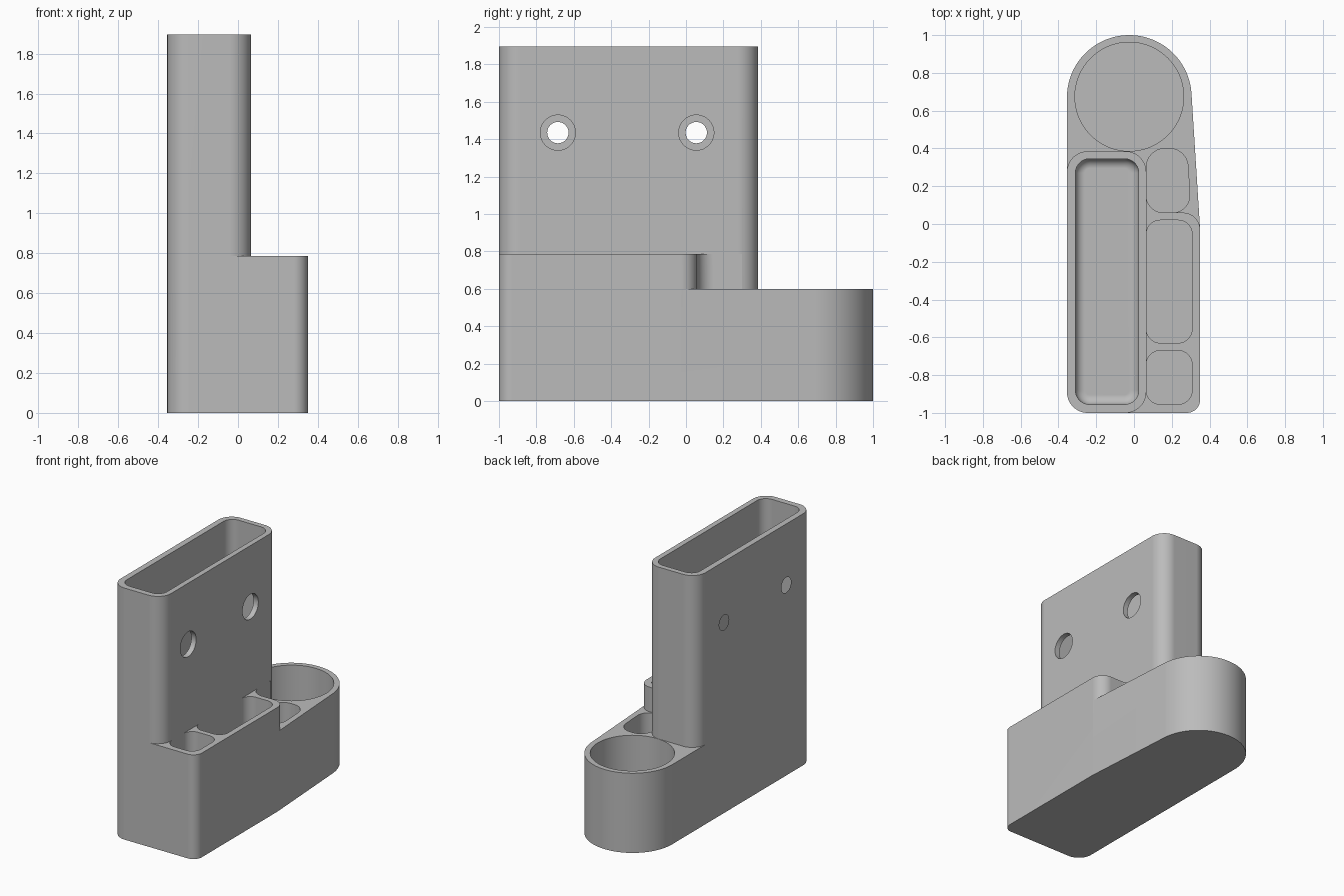
import bpy, bmesh, math
from mathutils import Vector, Matrix

if "Cube" in bpy.data.objects:
    bpy.data.objects.remove(bpy.data.objects["Cube"])

grey = bpy.data.materials.new("plain_grey")
grey.use_nodes = True
colour = (0.5, 0.5, 0.5, 1)
grey.diffuse_color = colour
grey.node_tree.nodes["Principled BSDF"].inputs["Base Color"].default_value = colour

WALL, FLOOR, LOW, MID, TOP = 0.065, 0.04, 0.6, 0.785, 1.895


def arc(cx, cy, r, a0, a1, n):
    return [(cx + r * math.cos(a0 + (a1 - a0) * i / n),
             cy + r * math.sin(a0 + (a1 - a0) * i / n)) for i in range(n + 1)]


def rounded(corners, n=14):
    """Outline from (x, y, radius) corners, convex or concave."""
    out = []
    for i, (x, y, r) in enumerate(corners):
        p = Vector((x, y))
        if r == 0:
            out.append((x, y))
            continue
        a = (Vector(corners[i - 1][:2]) - p).normalized()
        b = (Vector(corners[(i + 1) % len(corners)][:2]) - p).normalized()
        half = a.angle(b) / 2
        c = p + (a + b).normalized() * r / math.sin(half)
        s = p + a * r / math.tan(half) - c
        e = p + b * r / math.tan(half) - c
        a0, a1 = math.atan2(s.y, s.x), math.atan2(e.y, e.x)
        a1 = a0 + (a1 - a0 + math.pi) % (2 * math.pi) - math.pi
        out += arc(c.x, c.y, r, a0, a1, n)
    return out


def rect(x0, x1, y0, y1, r):
    return rounded([(x0, y0, r), (x1, y0, r), (x1, y1, r), (x0, y1, r)])


def add_object(name, bm):
    bmesh.ops.recalc_face_normals(bm, faces=bm.faces)
    mesh = bpy.data.meshes.new(name)
    bm.to_mesh(mesh)
    bm.free()
    mesh.materials.append(grey)
    ob = bpy.data.objects.new(name, mesh)
    bpy.context.collection.objects.link(ob)
    return ob


def prism(name, outline, z0, z1, floor_fillet=0):
    bm = bmesh.new()
    base = bm.faces.new([bm.verts.new((x, y, z0)) for x, y in outline])
    up = bmesh.ops.extrude_face_region(bm, geom=[base], use_keep_orig=True)
    bmesh.ops.translate(bm, vec=(0, 0, z1 - z0),
                        verts=[v for v in up["geom"] if isinstance(v, bmesh.types.BMVert)])
    if floor_fillet:
        bmesh.ops.recalc_face_normals(bm, faces=bm.faces)
        rim = [e for e in bm.edges if all(abs(v.co.z - z0) < 1e-5 for v in e.verts)]
        bmesh.ops.bevel(bm, geom=rim, offset=floor_fillet, segments=6,
                        profile=0.5, affect='EDGES')
    return add_object(name, bm)


def cone_x(name, x0, x1, r0, r1, y, z):
    bm = bmesh.new()
    bmesh.ops.create_cone(bm, cap_ends=True, segments=48, radius1=r0, radius2=r1,
                          depth=x1 - x0, matrix=Matrix.Translation(((x0 + x1) / 2, y, z))
                          @ Matrix.Rotation(math.pi / 2, 4, 'Y'))
    return add_object(name, bm)


def combine(body, other, operation):
    mod = body.modifiers.new("join", 'BOOLEAN')
    mod.operation, mod.object, mod.solver = operation, other, 'EXACT'
    bpy.context.view_layer.objects.active = body
    bpy.ops.object.modifier_apply(modifier=mod.name)
    bpy.data.objects.remove(other)


# Base with a tapering side and a round back end
base_outline = rounded([(-0.355, -1, 0.11), (0.35, -1, 0.07), (0.35, -0.03, 0)]
                       + [(x, y, 0) for x, y in
                          arc(-0.025, 0.67, 0.33, math.radians(4), math.pi, 56)])
body = prism("holder_body", base_outline, 0, LOW)

# Raised side block, filleted into the tower
block_outline = rounded([(-0.2, -1, 0), (0.35, -1, 0.07), (0.35, 0.06, 0.09),
                         (WALL, 0.06, 0.09), (WALL, 0.3, 0), (-0.2, 0.3, 0)])
combine(body, prism("side_block", block_outline, LOW - 0.1, MID), 'UNION')

# Tall tower
combine(body, prism("tower", rect(-0.355, WALL, -1, 0.385, 0.11), 0.2, TOP), 'UNION')

# Tower cavity, round cup and three small pockets
rear_pocket = rounded([(WALL, 0.06, 0.09), (0.3, 0.06, 0.09),
                       (0.281, 0.4, 0.1), (WALL, 0.4, 0.1)])
cutters = [
    prism("tower_cavity", rect(-0.31, 0.025, -0.955, 0.345, 0.075), FLOOR, TOP + 0.1, 0.05),
    prism("cup_cavity", arc(-0.025, 0.674, 0.288, 0, math.tau * 71 / 72, 71), FLOOR, LOW + 0.1),
    prism("rear_pocket", rear_pocket, FLOOR, MID + 0.1),
    prism("middle_pocket", rect(WALL, 0.308, -0.63, 0.02, 0.075), FLOOR, MID + 0.1),
    prism("front_pocket", rect(WALL, 0.308, -0.955, -0.67, 0.075), FLOOR, MID + 0.1),
]
for cutter in cutters:
    combine(body, cutter, 'DIFFERENCE')

# Screw bosses, screw holes and tool access holes
for y in (-0.685, 0.055):
    combine(body, cone_x("boss", -0.32, -0.29, 0.1875, 0.09, y, 1.435), 'UNION')
    combine(body, cone_x("screw_hole", -0.45, -0.2, 0.057, 0.057, y, 1.435), 'DIFFERENCE')
    combine(body, cone_x("access_hole", -0.05, 0.15, 0.094, 0.094, y, 1.435), 'DIFFERENCE')

# Smooth curves, flat walls
bpy.ops.object.select_all(action='DESELECT')
body.select_set(True)
bpy.context.view_layer.objects.active = body
bpy.ops.object.shade_smooth_by_angle(angle=math.radians(25))
flat = body.modifiers.new("flat_walls", 'WEIGHTED_NORMAL')
flat.keep_sharp = True
